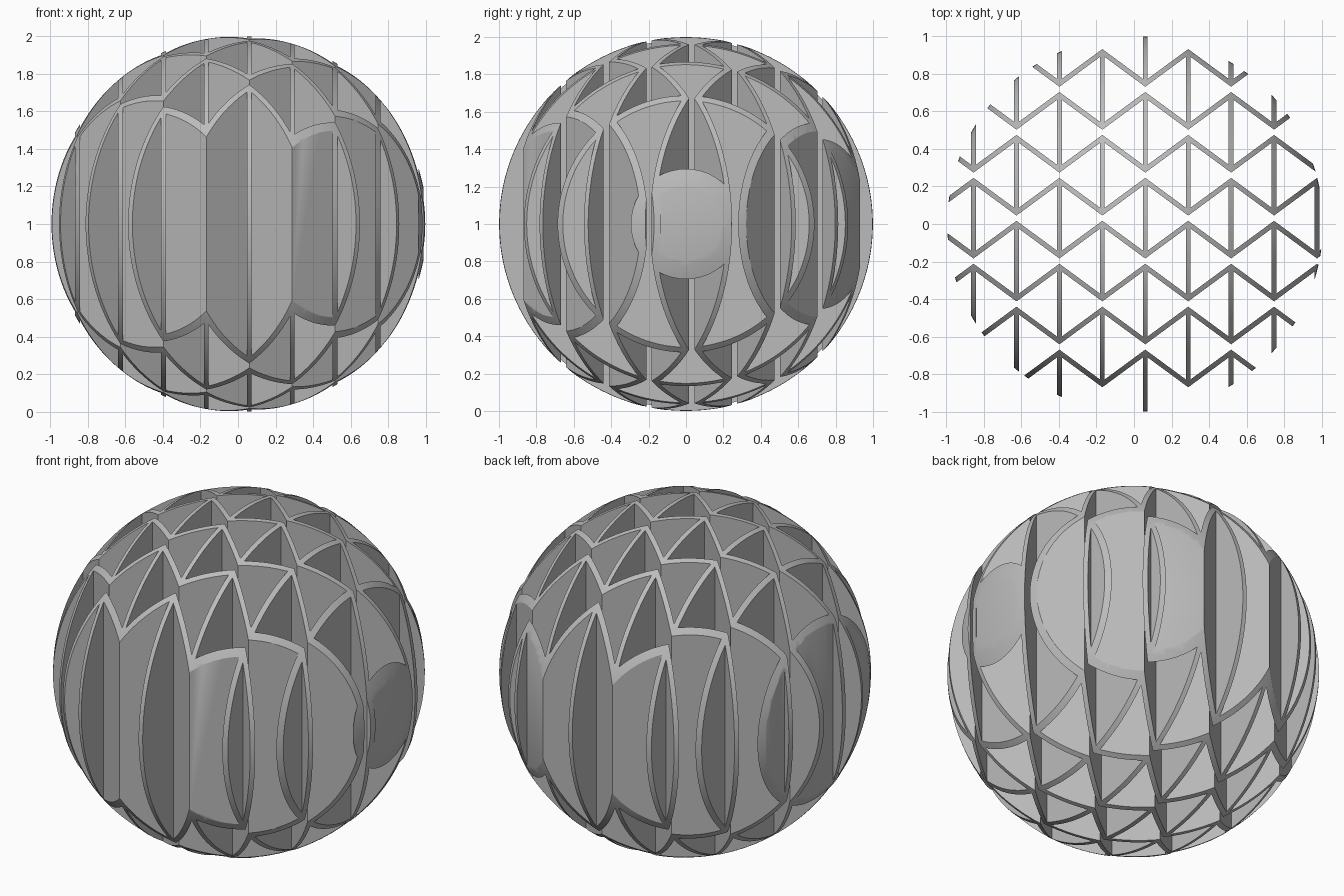
import bpy, bmesh

if "Cube" in bpy.data.objects:
    bpy.data.objects.remove(bpy.data.objects["Cube"])

STEP = 0.2285          # spacing of wall columns and of zigzag rows
WALL = 0.0255          # wall thickness
GAP = 0.014            # half width of the narrow slit inside each cell
SLOPE = 0.735          # steepness of the zigzag walls
X0, Y4 = 0.060, 0.031  # reference wall column and reference slit row
FAR = 1.4

# Ball that is carved into a lattice
bm = bmesh.new()
bmesh.ops.create_uvsphere(bm, u_segments=160, v_segments=80, radius=1.0)
bmesh.ops.translate(bm, verts=bm.verts, vec=(0.006, 0, 1))
mesh = bpy.data.meshes.new("lattice_ball")
bm.to_mesh(mesh)
bm.free()
ball = bpy.data.objects.new("lattice_ball", mesh)
bpy.context.collection.objects.link(ball)

grey = bpy.data.materials.new("grey")
grey.diffuse_color = (0.5, 0.5, 0.5, 1)
grey.use_nodes = True
grey.node_tree.nodes["Principled BSDF"].inputs["Base Color"].default_value = grey.diffuse_color
mesh.materials.append(grey)


def add_cell(bm, cx, cy, open_top, open_bottom):
    """Bow-tie shaped vertical shaft; rim cells run out past the ball."""
    w = STEP - WALL / 2
    h = GAP + SLOPE * w
    top = [(w, FAR), (-w, FAR)] if open_top else [(w, h), (0, GAP), (-w, h)]
    low = [(-w, -FAR), (w, -FAR)] if open_bottom else [(-w, -h), (0, -GAP), (w, -h)]
    verts = [bm.verts.new((cx + x, cy + y, -0.2)) for x, y in top + low]
    face = bm.faces.new(verts)
    ext = bmesh.ops.extrude_face_region(bm, geom=[face], use_keep_orig=True)
    moved = [g for g in ext["geom"] if isinstance(g, bmesh.types.BMVert)]
    bmesh.ops.translate(bm, verts=moved, vec=(0, 0, 2.4))


# Shafts in staggered rows from back to front
bm = bmesh.new()
for row in range(9):
    for col in range(-6, 6):
        if (col + row) % 2:
            add_cell(bm, X0 + col * STEP, Y4 + (4 - row) * STEP, row == 0, row == 8)
bmesh.ops.recalc_face_normals(bm, faces=bm.faces)
cut_mesh = bpy.data.meshes.new("cell_cutter")
bm.to_mesh(cut_mesh)
bm.free()
cutter = bpy.data.objects.new("cell_cutter", cut_mesh)
cutter.hide_render = True
bpy.context.collection.objects.link(cutter)

# Carve the shafts, then smooth only the ball surface
mod = ball.modifiers.new("carve", "BOOLEAN")
mod.operation = "DIFFERENCE"
mod.solver = "MANIFOLD"
mod.object = cutter
bpy.context.view_layer.objects.active = ball
ball.select_set(True)
bpy.ops.object.modifier_apply(modifier="carve")
bpy.data.objects.remove(cutter)
bpy.ops.object.shade_smooth_by_angle(angle=0.5)
